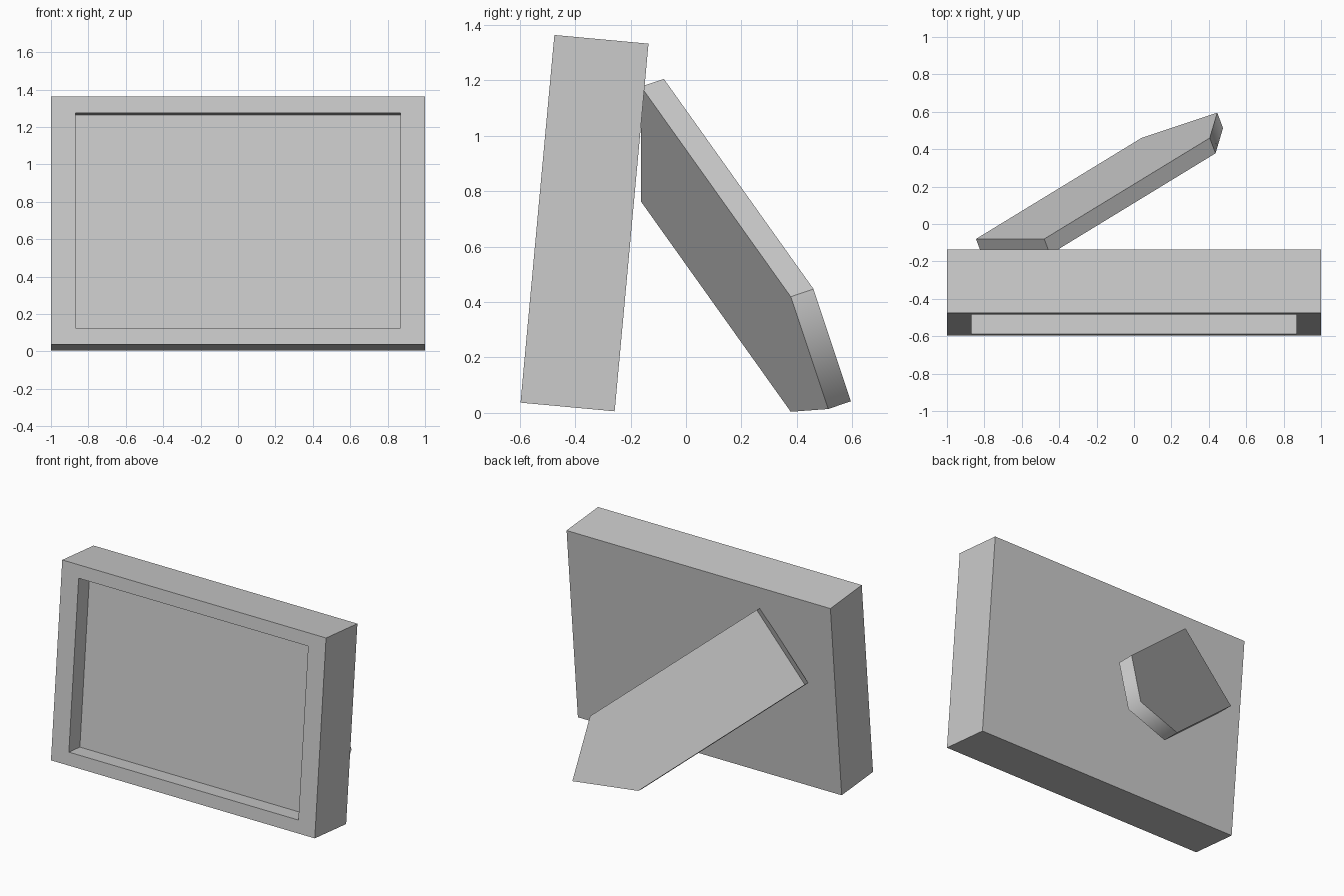
import bpy, bmesh
from math import radians
from mathutils import Vector, Matrix

if "Cube" in bpy.data.objects:
    bpy.data.objects.remove(bpy.data.objects["Cube"])


def add_object(name, bm):
    bmesh.ops.recalc_face_normals(bm, faces=bm.faces[:])
    mesh = bpy.data.meshes.new(name)
    bm.to_mesh(mesh)
    bm.free()
    obj = bpy.data.objects.new(name, mesh)
    bpy.context.collection.objects.link(obj)
    return obj


# Picture frame: box with a recessed front, leaning back
W, T, H = 2.0, 0.341, 1.332
side_border, end_border, recess = 0.13, 0.088, 0.12
bm = bmesh.new()
bmesh.ops.create_cube(bm, size=1)
bmesh.ops.scale(bm, vec=(W, T, H), verts=bm.verts[:])
front = min(bm.faces, key=lambda f: f.calc_center_median().y)
bmesh.ops.inset_region(bm, faces=[front], thickness=0.05)
for v in front.verts:
    v.co.x = (W / 2 - side_border) * (1 if v.co.x > 0 else -1)
    v.co.z = (H / 2 - end_border) * (1 if v.co.z > 0 else -1)
new = bmesh.ops.extrude_discrete_faces(bm, faces=[front])["faces"][0]
bmesh.ops.translate(bm, vec=(0, recess, 0), verts=new.verts[:])
bmesh.ops.translate(bm, vec=(0, T / 2, H / 2), verts=bm.verts[:])
frame = add_object("picture_frame", bm)
frame.matrix_world = (Matrix.Translation((0, -0.597, 0.037))
                      @ Matrix.Rotation(radians(-5.26), 4, 'X'))

# Easel leg: slanted plate with a pointed foot
outer = [(-0.845, -0.08, 0.79), (-0.48, -0.08, 1.205), (0.405, 0.46, 0.447),
         (0.445, 0.595, 0.042), (0.04, 0.46, 0.032)]
thick = Vector((0.031, -0.082, -0.028))
bm = bmesh.new()
a = [bm.verts.new(p) for p in outer]
b = [bm.verts.new(Vector(p) + thick) for p in outer]
bm.faces.new(a)
bm.faces.new(b[::-1])
for i in range(5):
    j = (i + 1) % 5
    bm.faces.new((a[j], a[i], b[i], b[j]))
# only the foot tip is shaded softly
for f in bm.faces:
    f.smooth = True
for e in bm.edges:
    e.smooth = set(e.verts) == {a[3], b[3]}
add_object("easel_leg", bm)
